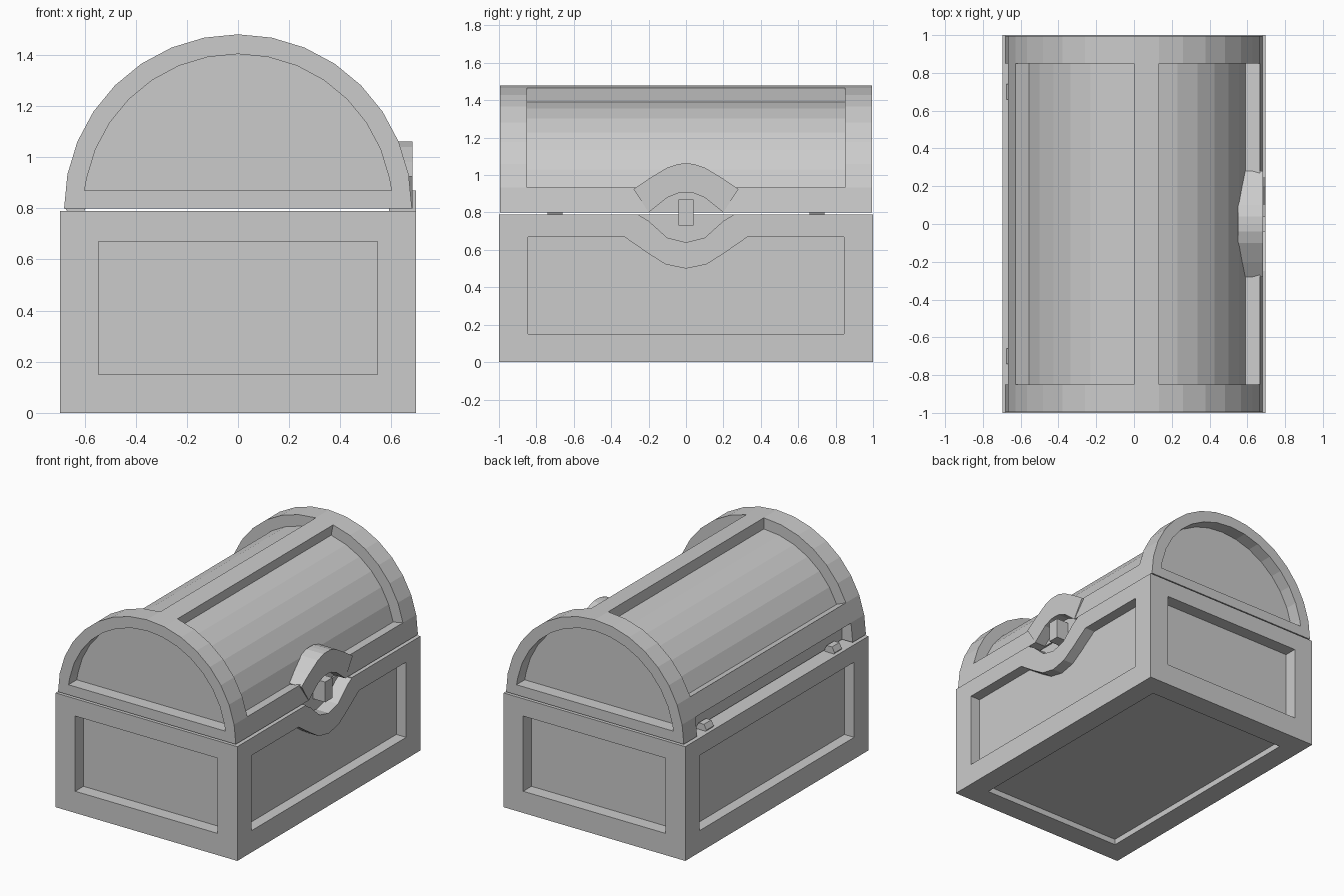
import bpy, bmesh
from math import sin, cos, radians

if "Cube" in bpy.data.objects:
    bpy.data.objects.remove(bpy.data.objects["Cube"])

AX = {'x': lambda a, b, d: (d, a, b),
      'y': lambda a, b, d: (a, d, b),
      'z': lambda a, b, d: (a, b, d)}


def prism(name, pts, axis, lo, hi):
    """Extrude a 2D outline along an axis."""
    bm = bmesh.new()
    ends = [[bm.verts.new(AX[axis](a, b, d)) for a, b in pts] for d in (lo, hi)]
    n = len(pts)
    for e in ends:
        bm.faces.new(e)
    for i in range(n):
        j = (i + 1) % n
        bm.faces.new((ends[0][i], ends[0][j], ends[1][j], ends[1][i]))
    bmesh.ops.recalc_face_normals(bm, faces=bm.faces)
    me = bpy.data.meshes.new(name)
    bm.to_mesh(me)
    bm.free()
    ob = bpy.data.objects.new(name, me)
    bpy.context.collection.objects.link(ob)
    return ob


def rect(a, b, c, d):
    return [(a, c), (b, c), (b, d), (a, d)]


def cut(target, pts, axis, lo, hi):
    """Subtract a prism from the target and discard the cutter."""
    cutter = prism("cutter", pts, axis, lo, hi)
    cutter.hide_render = True
    m = target.modifiers.new("cut", 'BOOLEAN')
    m.operation, m.solver, m.object = 'DIFFERENCE', 'EXACT', cutter
    bpy.context.view_layer.objects.active = target
    bpy.ops.object.modifier_apply(modifier=m.name)
    bpy.data.objects.remove(cutter)


def sym(half):
    """Mirror a half outline (positive side, ending at the centre)."""
    return half + [(-a, b) for a, b in reversed(half) if a > 0]


STEP, ZC, R, RI = 11.25, 0.80, 0.68, 0.603


def arc(r, i0, i1):
    return [(r * sin(radians(STEP * i)), ZC + r * cos(radians(STEP * i)))
            for i in range(i0, i1 + 1)]


# Clasp outlines (y, z)
hole_top = [(0.20, 0.80), (0.10, 0.88), (0.04, 0.904), (0, 0.907)]
arch_top = [(0.28, 0.925), (0.20, 0.98), (0.10, 1.04), (0.04, 1.06), (0, 1.062)]
hole_low = [(0.25, 0.785), (0.20, 0.755), (0.10, 0.665), (0, 0.64)]
dip = [(0.33, 0.67), (0.20, 0.58), (0.11, 0.523), (0, 0.50)]

# Base box with recessed panels
base = prism("chest_base", rect(-0.695, 0.695, -1, 1), 'z', 0, 0.79)
for s in (-1, 1):
    cut(base, rect(-0.545, 0.545, 0.15, 0.67), 'y', *sorted((s * 0.91, s * 1.1)))
cut(base, rect(-0.845, 0.845, 0.15, 0.67), 'x', -0.8, -0.62)
cut(base, [(-0.845, 0.67), (-0.845, 0.15), (0.845, 0.15), (0.845, 0.67)] + sym(dip),
    'x', 0.62, 0.8)
cut(base, rect(-0.545, 0.545, -0.845, 0.845), 'z', -0.1, 0.04)
# Lower half of the lock opening
cut(base, [(0.25, 0.9)] + sym(hole_low) + [(-0.25, 0.9)], 'x', 0.60, 0.8)

# Barrel lid with recessed end, front and back panels
lid = prism("chest_lid", arc(R, -8, 8), 'y', -0.995, 0.995)
for s in (-1, 1):
    cut(lid, [(-0.60, 0.87)] + arc(RI, -7, 7) + [(0.60, 0.87)], 'y',
        *sorted((s * 0.905, s * 1.1)))
for i0, i1 in ((1, 7), (-6, 0)):
    cut(lid, arc(RI, i0, i1) + arc(0.8, i0, i1)[::-1], 'y', -0.85, 0.85)
# Hinge slot along the back edge and upper half of the lock opening
cut(lid, rect(-0.8, -0.60, 0.7, 0.93), 'y', -0.85, 0.85)
cut(lid, [(0.20, 0.7)] + sym(hole_top) + [(-0.20, 0.7)], 'x', 0.60, 0.8)

# Raised arch over the lock opening
prism("clasp_arch", sym([(0.20, 0.80)] + arch_top) + sym(hole_top)[::-1][1:-1],
      'x', 0.55, 0.682)

# Lock tab
prism("lock_tab", rect(-0.04, 0.04, 0.73, 0.87), 'x', 0.59, 0.695)

# Six-sided hinge barrels
hexagon = [(-0.635 + 0.04 * cos(radians(60 * i)), 0.80 + 0.04 * sin(radians(60 * i)))
           for i in range(6)]
for s in (-1, 1):
    prism("hinge", hexagon, 'y', s * 0.70 - 0.04, s * 0.70 + 0.04)
